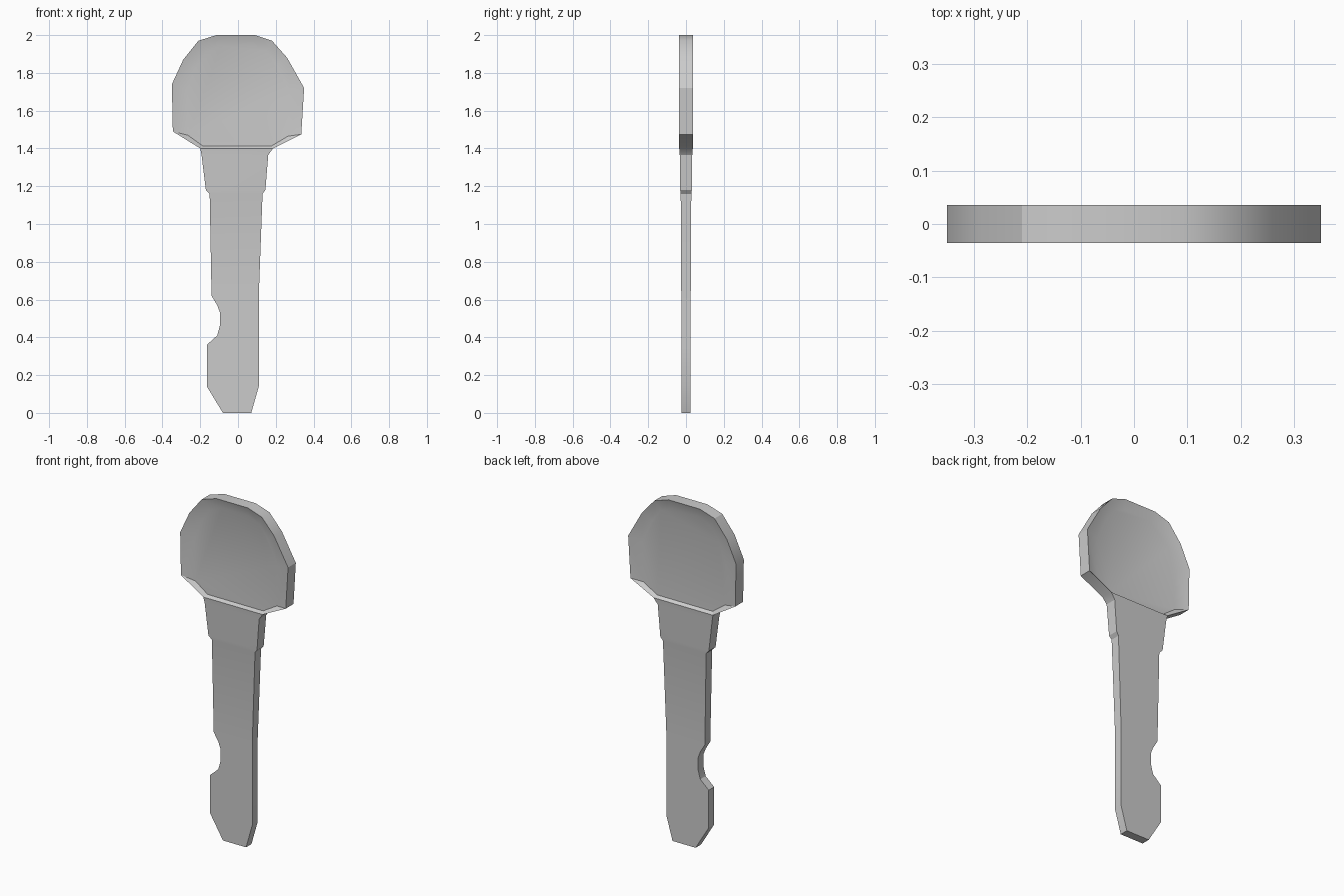
import bpy, bmesh, math

if "Cube" in bpy.data.objects:
    bpy.data.objects.remove(bpy.data.objects["Cube"])

bm = bmesh.new()


def ring(points):
    return [bm.verts.new(p) for p in points]


def bridge(a, b, closed=True):
    n = len(a)
    for i in range(n if closed else n - 1):
        j = (i + 1) % n
        bm.faces.new((a[i], a[j], b[j], b[i]))


# Blade: rows of (z, left x, right x, half thickness), with the notch on the left
rows = [(0, -.08, .07, .025), (.14, -.165, .11, .025), (.36, -.165, .11, .025),
        (.41, -.11, .11, .025), (.465, -.095, .11, .025), (.53, -.095, .11, .025),
        (.57, -.11, .11, .025), (.62, -.14, .11, .025), (1.16, -.15, .13, .028),
        (1.18, -.17, .145, .031), (1.365, -.193, .16, .033), (1.40, -.20, .185, .036)]
loops = [ring([(l, -t, z), (r, -t, z), (r, t, z), (l, t, z)]) for z, l, r, t in rows]
for a, b in zip(loops, loops[1:]):
    bridge(a, b)
bm.faces.new(loops[0])

# Head: outer rim and sunken panel, the same on front and back
rim = [(-.20, 1.40), (-.345, 1.49), (-.35, 1.74), (-.29, 1.87), (-.21, 1.97), (-.115, 2),
       (.09, 2), (.18, 1.97), (.26, 1.88), (.35, 1.72), (.335, 1.475), (.185, 1.40)]
panel = [(-.185, 1.412), (-.265, 1.47), (-.27, 1.71), (-.225, 1.83), (-.17, 1.91), (-.09, 1.945),
         (.08, 1.945), (.15, 1.915), (.205, 1.84), (.27, 1.70), (.265, 1.465), (.175, 1.412)]
rims = []
for side in (-1, 1):
    outer = ring([(x, side * .036, z) for x, z in rim])
    inner = ring([(x, side * .017, z) for x, z in panel])
    bridge(outer, inner)
    bm.faces.new(inner)
    rims.append(outer)
bridge(rims[0], rims[1], closed=False)

# Weld the head onto the blade
bmesh.ops.remove_doubles(bm, verts=bm.verts, dist=.0005)
bmesh.ops.recalc_face_normals(bm, faces=bm.faces)
mesh = bpy.data.meshes.new("key")
bm.to_mesh(mesh)
bm.free()
key = bpy.data.objects.new("key", mesh)
bpy.context.collection.objects.link(key)
bpy.context.view_layer.objects.active = key
key.select_set(True)
bpy.ops.object.shade_smooth_by_angle(angle=math.radians(30))
